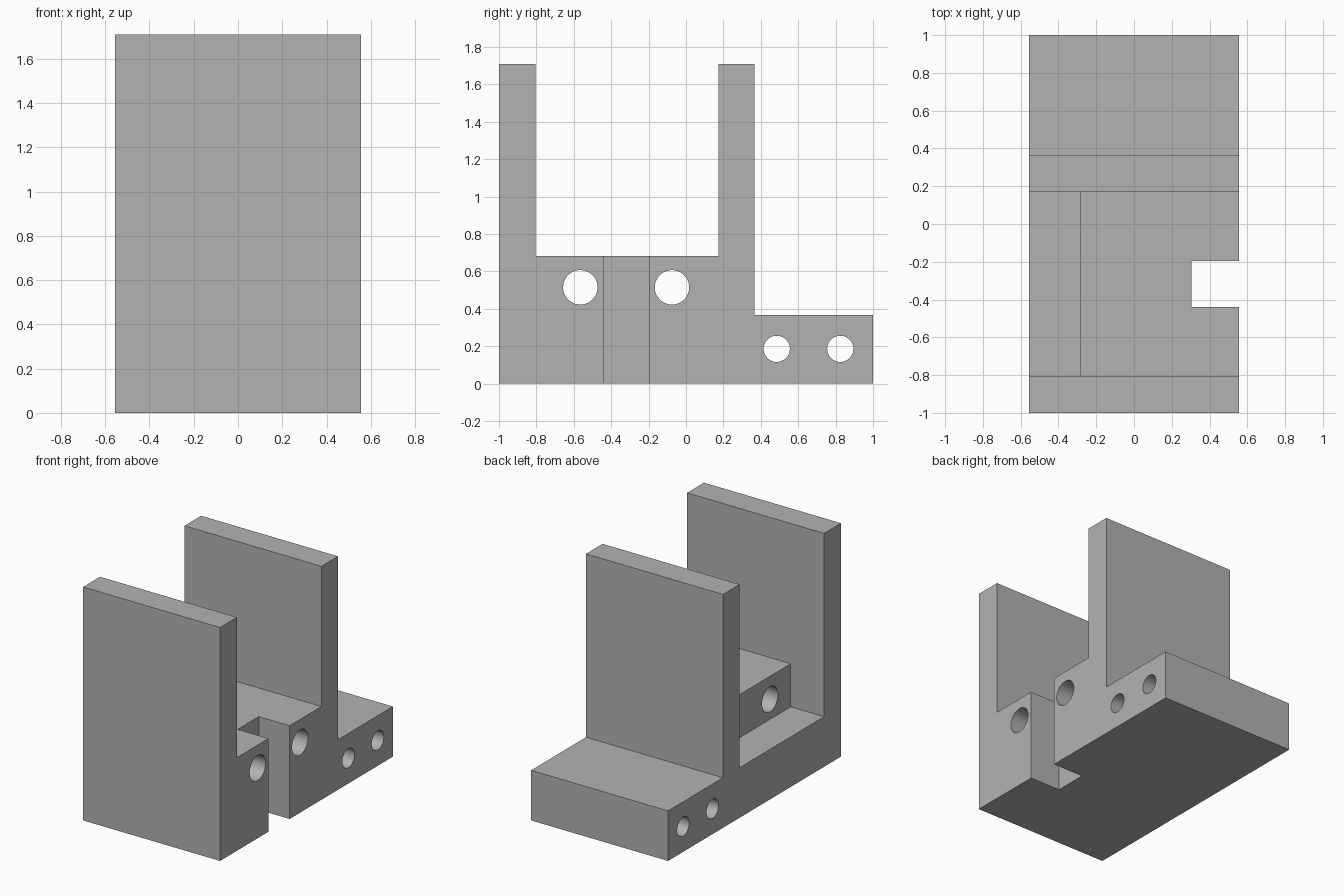
import bpy, bmesh, math
from mathutils import Matrix, Vector

default = bpy.data.objects.get("Cube")
if default:
    bpy.data.objects.remove(default, do_unlink=True)

HALF_W = 0.555      # half width along x
TOP, BLOCK_TOP, SHELF_TOP = 1.71, 0.683, 0.367
FRONT_IN, BACK_IN, BACK_OUT = -0.805, 0.173, 0.365

grey = bpy.data.materials.new("plain_grey")
grey.use_nodes = True
colour = (0.45, 0.45, 0.45, 1)
grey.diffuse_color = colour
grey.node_tree.nodes["Principled BSDF"].inputs["Base Color"].default_value = colour


def add_object(name, bm):
    bmesh.ops.recalc_face_normals(bm, faces=bm.faces)
    mesh = bpy.data.meshes.new(name)
    bm.to_mesh(mesh)
    bm.free()
    mesh.materials.append(grey)
    obj = bpy.data.objects.new(name, mesh)
    bpy.context.collection.objects.link(obj)
    return obj


def box(name, low, high):
    low, high = Vector(low), Vector(high)
    bm = bmesh.new()
    bmesh.ops.create_cube(bm, size=1)
    bmesh.ops.scale(bm, vec=high - low, verts=bm.verts)
    bmesh.ops.translate(bm, vec=(low + high) / 2, verts=bm.verts)
    return add_object(name, bm)


def rod(name, y, z, radius):
    bm = bmesh.new()
    bmesh.ops.create_cone(bm, cap_ends=True, segments=64, radius1=radius,
                          radius2=radius, depth=2 * HALF_W + 0.4,
                          matrix=Matrix.Translation((0, y, z))
                          @ Matrix.Rotation(math.pi / 2, 4, 'Y'))
    return add_object(name, bm)


# Bracket body: side profile with two upright plates and a rear shelf
profile = [(-1, 0), (1, 0), (1, SHELF_TOP), (BACK_OUT, SHELF_TOP),
           (BACK_OUT, TOP), (BACK_IN, TOP), (BACK_IN, BLOCK_TOP),
           (FRONT_IN, BLOCK_TOP), (FRONT_IN, TOP), (-1, TOP)]
bm = bmesh.new()
face = bm.faces.new([bm.verts.new((-HALF_W, y, z)) for y, z in profile])
side = bmesh.ops.extrude_face_region(bm, geom=[face])["geom"]
bmesh.ops.translate(bm, vec=(2 * HALF_W, 0, 0),
                    verts=[v for v in side if isinstance(v, bmesh.types.BMVert)])
bracket = add_object("bracket_body", bm)

# Cutters: side pocket, open slot and four cross holes
cutters = [
    box("pocket_cutter", (-1, FRONT_IN, SHELF_TOP), (-0.285, BACK_IN, 0.9)),
    box("slot_cutter", (0.305, -0.44, -0.2), (1, -0.195, 0.9)),
]
for i, y in enumerate((-0.565, -0.075)):
    cutters.append(rod(f"block_hole_cutter_{i + 1}", y, 0.515, 0.092))
for i, y in enumerate((0.485, 0.825)):
    cutters.append(rod(f"shelf_hole_cutter_{i + 1}", y, 0.186, 0.07))

bpy.context.view_layer.objects.active = bracket
for cutter in cutters:
    mod = bracket.modifiers.new(cutter.name, 'BOOLEAN')
    mod.operation = 'DIFFERENCE'
    mod.solver = 'EXACT'
    mod.object = cutter
    bpy.ops.object.modifier_apply(modifier=mod.name)
for cutter in cutters:
    bpy.data.objects.remove(cutter, do_unlink=True)

# Smooth hole walls, crisp edges elsewhere
bpy.ops.object.select_all(action='DESELECT')
bracket.select_set(True)
bpy.ops.object.shade_smooth_by_angle(angle=math.radians(30))
